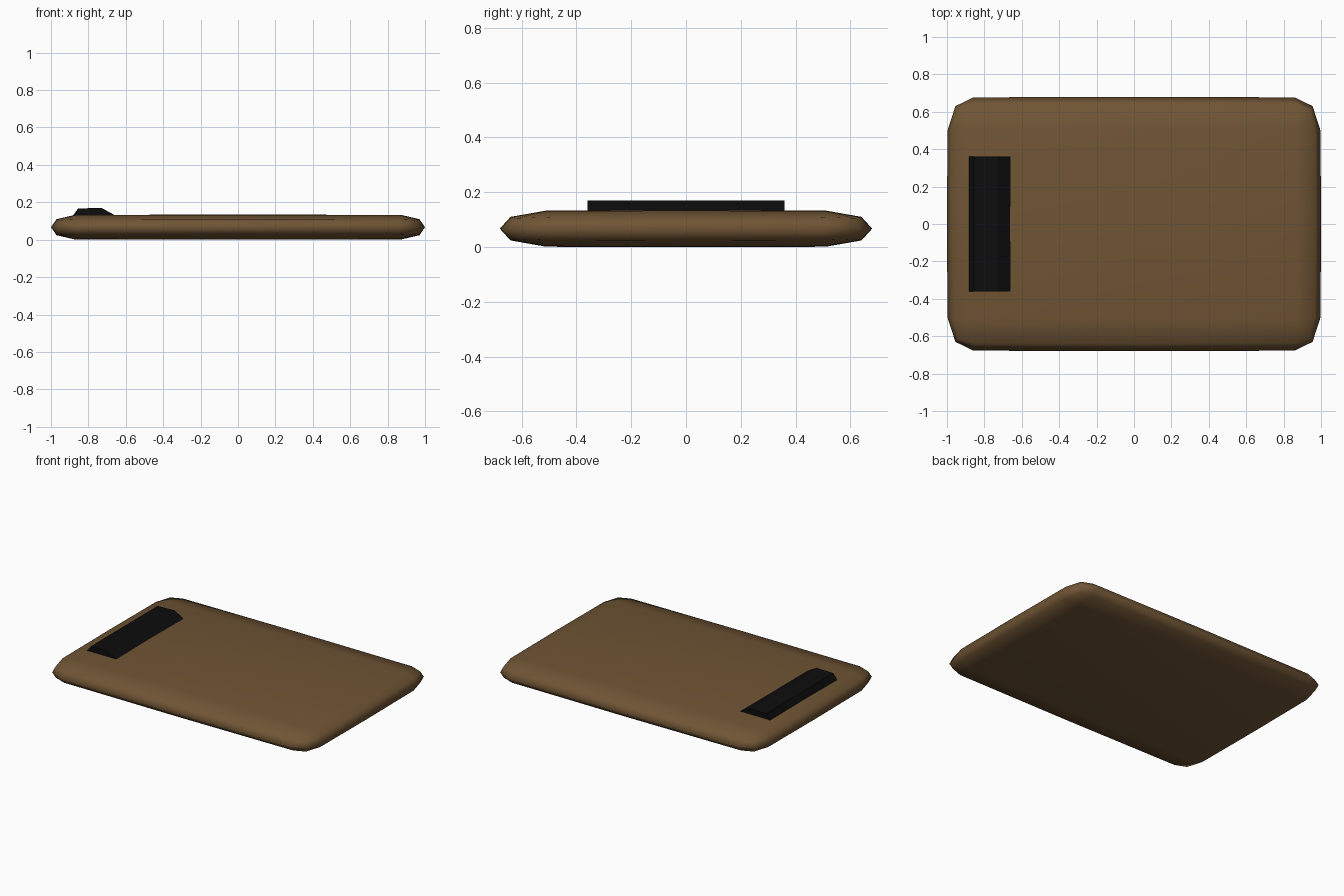
import bpy, bmesh

if "Cube" in bpy.data.objects:
    bpy.data.objects.remove(bpy.data.objects["Cube"])


def material(name, rgb):
    mat = bpy.data.materials.new(name)
    mat.diffuse_color = (*rgb, 1)
    mat.use_nodes = True
    mat.node_tree.nodes["Principled BSDF"].inputs["Base Color"].default_value = mat.diffuse_color
    return mat


def finish(name, bm, mat, smooth):
    bmesh.ops.recalc_face_normals(bm, faces=bm.faces)
    for f in bm.faces:
        f.smooth = smooth
    mesh = bpy.data.meshes.new(name)
    bm.to_mesh(mesh)
    bm.free()
    mesh.materials.append(mat)
    obj = bpy.data.objects.new(name, mesh)
    bpy.context.collection.objects.link(obj)
    return obj


def full_ring(quarter):
    """Mirror a quarter outline (from +x axis to +y axis) into a closed loop."""
    half = quarter + [(-x, y, z) for x, y, z in quarter[-2::-1]]
    return half + [(x, -y, z) for x, y, z in half[-2:0:-1]]


# Board: stacked outlines, equator mirrored up and down
MID = 0.067
EQUATOR = [(1, 0, 0), (0.997, 0.50, 0), (0.955, 0.63, 0), (0.86, 0.677, 0), (0, 0.68, 0)]
SHOULDER = [(0.97, 0, .043), (0.968, 0.50, .042), (0.94, 0.613, .038),
            (0.86, 0.638, .042), (0, 0.641, .043)]
CAP = [(0.87, 0, .066)] + [(0.87, 0.51, .064)] * 3 + [(0, 0.51, .066)]


def level(quarter, side):
    return [(x, y, MID + side * z) for x, y, z in full_ring(quarter)]


bm = bmesh.new()
rings = [[bm.verts.new(p) for p in level(q, s)] for q, s in
         ((CAP, -1), (SHOULDER, -1), (EQUATOR, 1), (SHOULDER, 1), (CAP, 1))]
n = len(rings[0])
for low, high in zip(rings, rings[1:]):
    for i in range(n):
        j = (i + 1) % n
        bm.faces.new((low[i], low[j], high[j], high[i]))
for ring, z in ((rings[0], 0), (rings[-1], 2 * MID)):
    centre = bm.verts.new((0, 0, z))
    for i in range(n):
        bm.faces.new((ring[i], ring[(i + 1) % n], centre))
bmesh.ops.remove_doubles(bm, verts=bm.verts, dist=0.0005)
finish("board", bm, material("brown", (0.16, 0.09, 0.035)), True)

# Clip: trapezoid bar extruded along y
PROFILE = [(-0.885, 0.125), (-0.855, 0.167), (-0.73, 0.17), (-0.66, 0.132), (-0.66, 0.125)]
bm = bmesh.new()
face = bm.faces.new([bm.verts.new((x, -0.36, z)) for x, z in PROFILE])
ext = bmesh.ops.extrude_face_region(bm, geom=[face], use_keep_orig=True)
bmesh.ops.translate(bm, vec=(0, 0.72, 0),
                    verts=[v for v in ext["geom"] if isinstance(v, bmesh.types.BMVert)])
finish("clip", bm, material("black", (0.004, 0.004, 0.004)), False)
